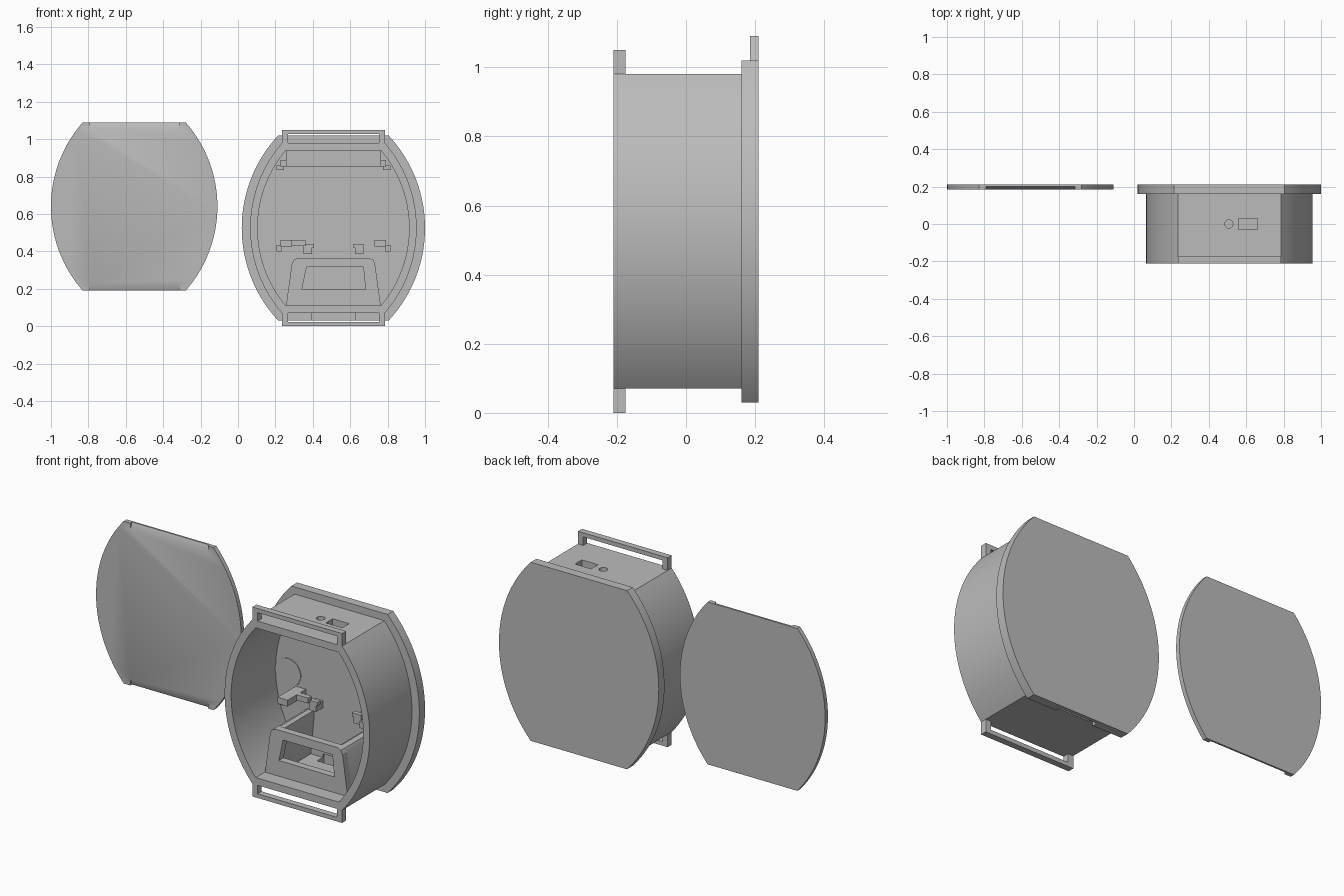
import bpy, bmesh, math
from mathutils import Vector

if "Cube" in bpy.data.objects:
    bpy.data.objects.remove(bpy.data.objects["Cube"], do_unlink=True)

grey = bpy.data.materials.new("plain grey")
grey.use_nodes = True
grey.diffuse_color = (0.5, 0.5, 0.5, 1)
grey.node_tree.nodes["Principled BSDF"].inputs["Base Color"].default_value = (0.5, 0.5, 0.5, 1)

CX, CZ = 0.51, 0.525   # centre of the case


def prism(name, pts, lo, hi, axis="y"):
    """Extrude a closed 2D profile along x, y or z."""
    place = {"x": lambda a, b, t: (t, a, b),
             "y": lambda a, b, t: (a, t, b),
             "z": lambda a, b, t: (a, b, t)}[axis]
    bm = bmesh.new()
    face = bm.faces.new([bm.verts.new(place(a, b, lo)) for a, b in pts])
    top = bmesh.ops.extrude_face_region(bm, geom=[face])["geom"]
    bmesh.ops.translate(bm, vec=Vector(place(0, 0, hi - lo)),
                        verts=[v for v in top if isinstance(v, bmesh.types.BMVert)])
    bmesh.ops.recalc_face_normals(bm, faces=bm.faces)
    mesh = bpy.data.meshes.new(name)
    bm.to_mesh(mesh)
    bm.free()
    mesh.materials.append(grey)
    ob = bpy.data.objects.new(name, mesh)
    bpy.context.collection.objects.link(ob)
    return ob


def box(name, x, y, z):
    return prism(name, [(x[0], z[0]), (x[1], z[0]), (x[1], z[1]), (x[0], z[1])], *y)


def barrel(cx, cz, half_w, half_flat, half_h, steps=40):
    """Outline with flat top and bottom and two bulging arcs."""
    sag = half_w - half_flat
    r = (half_h ** 2 + sag ** 2) / (2 * sag)
    a = math.asin(half_h / r)
    arc = [(half_w - r + r * math.cos(t), r * math.sin(t))
           for t in (-a + 2 * a * i / steps for i in range(steps + 1))]
    return [(cx + x, cz + z) for x, z in arc] + [(cx - x, cz - z) for x, z in arc]


def circle(cx, cy, r, n=32):
    return [(cx + r * math.cos(math.tau * i / n), cy + r * math.sin(math.tau * i / n))
            for i in range(n)]


def cut(ob, *cutters):
    """Subtract the cutters, bake the result and drop the cutters."""
    for c in cutters:
        c.hide_render = True
        m = ob.modifiers.new("cut", "BOOLEAN")
        m.operation, m.solver, m.object = "DIFFERENCE", "EXACT", c
    bpy.context.view_layer.update()
    baked = bpy.data.meshes.new_from_object(
        ob.evaluated_get(bpy.context.evaluated_depsgraph_get()))
    ob.modifiers.clear()
    ob.data = baked
    return ob


def smooth(ob):
    bpy.ops.object.select_all(action="DESELECT")
    ob.select_set(True)
    bpy.context.view_layer.objects.active = ob
    bpy.ops.object.shade_smooth_by_angle(angle=math.radians(25))


def flip(pair):
    """Mirror an x range about the case centre."""
    return (2 * CX - pair[1], 2 * CX - pair[0])


# Case: hollow body and closed back flange
body = prism("case_body", barrel(CX, CZ, 0.445, 0.275, 0.455), -0.21, 0.16)
flange = prism("back_flange", barrel(CX, CZ, 0.49, 0.295, 0.495), 0.16, 0.21)
cavity = prism("cavity_cutter", barrel(CX, CZ, 0.405, 0.254, 0.415), -0.3, 0.18)
port = box("port_cutter", (0.395, 0.625), (0.13, 0.19), (-0.1, 0.13))
top_port = box("top_port_cutter", (0.56, 0.66), (-0.03, 0.03), (0.9, 1.1))
pin_hole = prism("pin_hole_cutter", circle(0.507, 0, 0.022), 0.9, 1.1, "z")
cut(body, cavity, port, top_port, pin_hole)
cut(flange, cavity, port)

# Strap lugs above and below the front rim
for name, lo, hi, s_lo, s_hi in (("top_strap_lug", 0.97, 1.05, 0.98, 1.027),
                                 ("bottom_strap_lug", 0.0, 0.08, 0.023, 0.07)):
    lug = box(name, (0.235, 0.785), (-0.21, -0.175), (lo, hi))
    slot = box("slot_cutter", (0.267, 0.753), (-0.3, 0), (s_lo, s_hi))
    # keep the part that enters the wall from filling the cavity
    cut(lug, slot)
    bpy.data.objects.remove(slot, do_unlink=True)

# Trapezoid frame standing on the floor of the case
half = [(0.254, 0.105), (0.222, 0.335), (0.212, 0.355), (0.19, 0.365)]
frame = prism("inner_frame", [(CX + x, z) for x, z in half] +
              [(CX - x, z) for x, z in reversed(half)], -0.13, -0.09)
window = prism("window_cutter", [(0.342, 0.197), (0.682, 0.197), (0.67, 0.317), (0.367, 0.317)],
               -0.3, 0)
cut(frame, window)

# Rounded side rails from the frame to the back wall
rail = [(0.254, 0.105), (0.222, 0.335), (0.212, 0.355), (0.19, 0.365),
        (0.172, 0.355), (0.168, 0.335), (0.19, 0.105)]
for side, s in (("left", 1), ("right", -1)):
    smooth(prism(side + "_frame_rail", [(CX + s * x, z) for x, z in rail], -0.09, 0.182))

# Board bar under the roof
box("top_board_bar", (0.257, 0.763), (0.06, 0.182), (0.855, 0.945))

# Corner clips, pegs and round pads on the back wall
for side, f in (("right", lambda p: p), ("left", flip)):
    box(side + "_upper_clip", f((0.228, 0.258)), (0.02, 0.182), (0.855, 0.89))
    box(side + "_upper_clip_hook", f((0.205, 0.245)), (0.06, 0.182), (0.835, 0.86))
    box(side + "_lower_clip", f((0.228, 0.29)), (0.02, 0.182), (0.425, 0.46))
    box(side + "_lower_clip_hook", f((0.205, 0.235)), (0.06, 0.182), (0.4, 0.435))
    box(side + "_peg", f((0.35, 0.395)), (0.12, 0.182), (0.385, 0.425))
    box(side + "_peg_lip", f((0.35, 0.405)), (0.12, 0.145), (0.42, 0.44))
    cx = CX - 0.328 if side == "right" else CX + 0.328
    prism(side + "_round_pad", circle(cx, CZ, 0.078), 0.176, 0.182)
box("right_clip_arm", (0.28, 0.36), (0.1, 0.13), (0.43, 0.46))

# Separate cover plate with bevelled top and bottom edges
cover = prism("cover_plate", barrel(-0.555, 0.64, 0.445, 0.275, 0.45), 0.185, 0.21)
bevels = [prism("bevel_cutter", [(0.17, 0.64 + s * 0.395), (0.17, 0.64 + s * 0.48),
                                 (0.2025, 0.64 + s * 0.48), (0.2, 0.64 + s * 0.45),
                                 (0.185, 0.64 + s * 0.415)], -0.79, -0.315, "x")
          for s in (1, -1)]
cut(cover, *bevels)

for helper in [cavity, port, top_port, pin_hole, window] + bevels:
    bpy.data.objects.remove(helper, do_unlink=True)
for ob in (body, flange, cover):
    smooth(ob)
